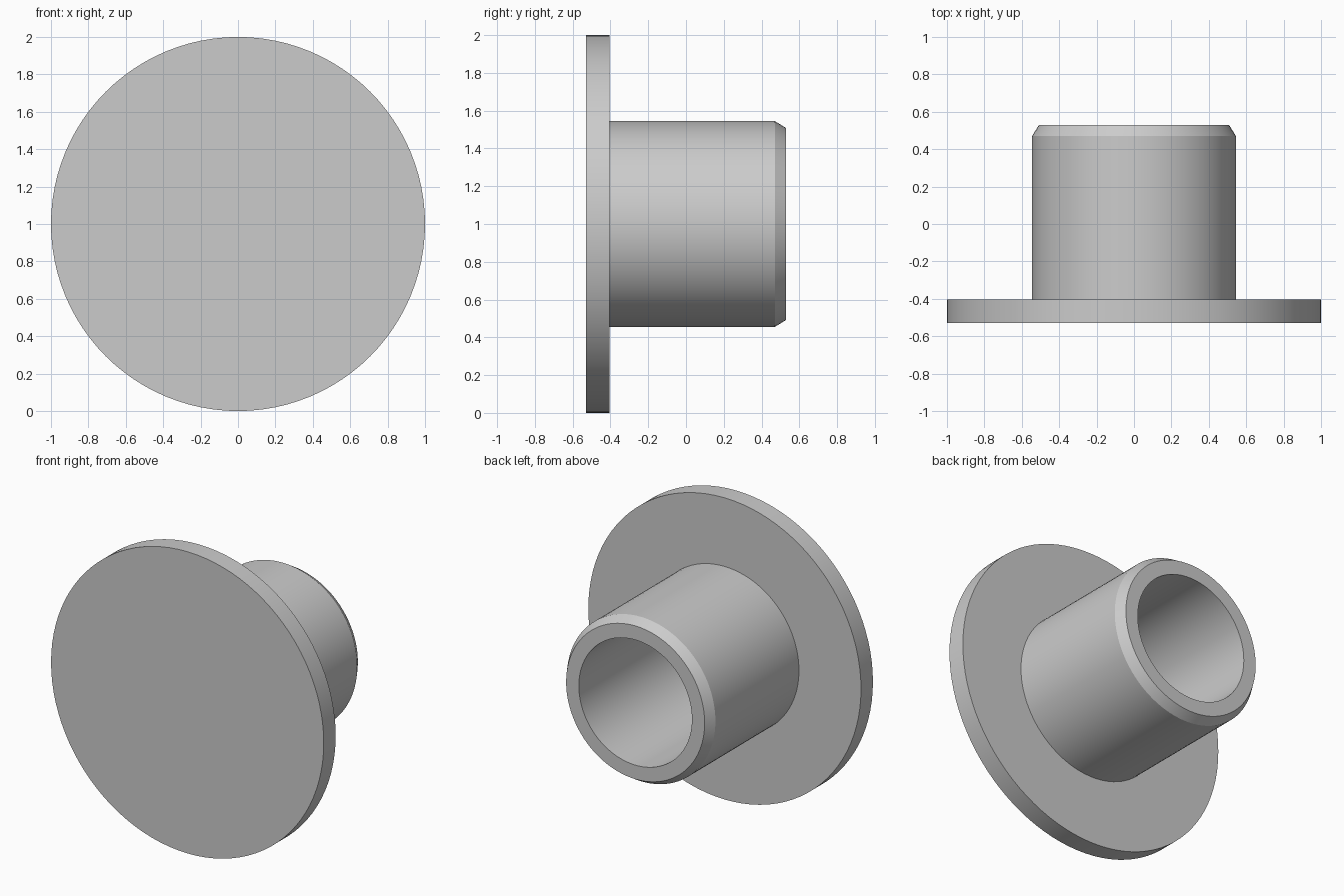
import bpy, bmesh, math
from mathutils import Matrix

cube = bpy.data.objects.get("Cube")
if cube:
    bpy.data.objects.remove(cube, do_unlink=True)

grey = bpy.data.materials.new("plain grey")
grey.use_nodes = True
colour = (0.6, 0.6, 0.6, 1)
grey.diffuse_color = colour
grey.node_tree.nodes["Principled BSDF"].inputs["Base Color"].default_value = colour

SEGMENTS = 96


def lathe(name, profile):
    """Spin (radius, y) points about the y axis through z = 1."""
    bm = bmesh.new()
    verts = [bm.verts.new((r, y, 0)) for r, y in profile]
    edges = [bm.edges.new(pair) for pair in zip(verts, verts[1:])]
    bmesh.ops.spin(bm, geom=verts + edges, cent=(0, 0, 0), axis=(0, 1, 0),
                   angle=math.tau, steps=SEGMENTS, use_duplicate=False)
    bmesh.ops.remove_doubles(bm, verts=bm.verts, dist=0.0001)
    bmesh.ops.recalc_face_normals(bm, faces=bm.faces)
    bmesh.ops.transform(bm, matrix=Matrix.Translation((0, 0, 1)), verts=bm.verts)
    mesh = bpy.data.meshes.new(name)
    bm.to_mesh(mesh)
    bm.free()
    mesh.materials.append(grey)
    obj = bpy.data.objects.new(name, mesh)
    bpy.context.collection.objects.link(obj)
    bpy.ops.object.select_all(action="DESELECT")
    obj.select_set(True)
    bpy.context.view_layer.objects.active = obj
    bpy.ops.object.shade_smooth_by_angle(angle=math.radians(25))
    return obj


# Closed round flange with a chamfered hollow sleeve behind it
lathe("flanged_sleeve", [
    (0, -0.53), (1, -0.53), (1, -0.405),      # front disc and rim
    (0.545, -0.405), (0.545, 0.47),           # sleeve wall
    (0.508, 0.53), (0.415, 0.53),             # chamfer and end ring
    (0.415, -0.405), (0, -0.405),             # blind bore
])
